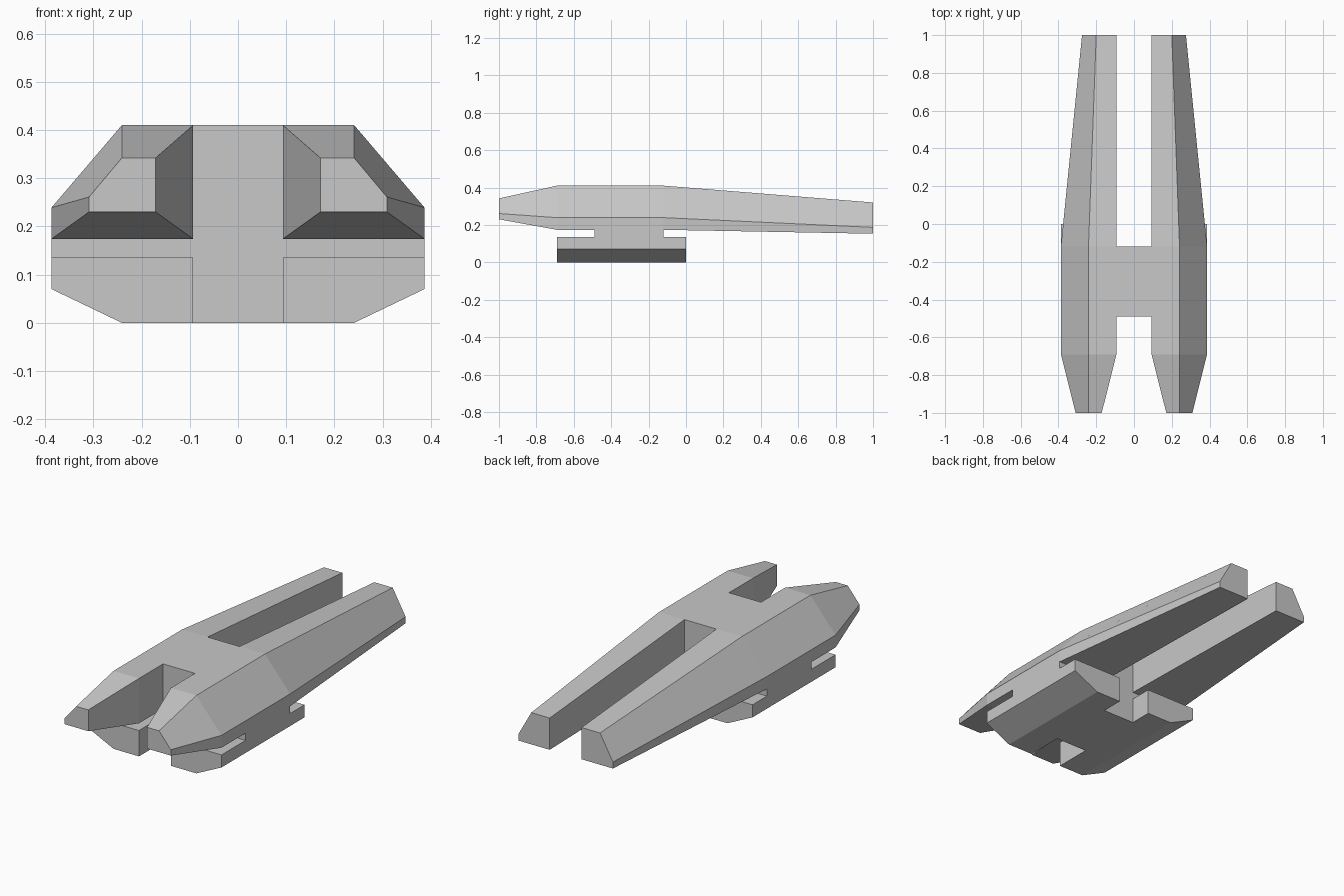
import bpy, bmesh

if "Cube" in bpy.data.objects:
    bpy.data.objects.remove(bpy.data.objects["Cube"])

grey = bpy.data.materials.new("light_grey")
grey.diffuse_color = (0.58, 0.58, 0.58, 1)
grey.use_nodes = True
grey.node_tree.nodes["Principled BSDF"].inputs["Base Color"].default_value = grey.diffuse_color


def loft(name, sections, mirror=True):
    """Skin (y, [(x, z), ...]) sections into a closed solid, mirrored across x = 0."""
    bm = bmesh.new()
    rings = [[bm.verts.new((x, y, z)) for x, z in pts] for y, pts in sections]
    n = len(rings[0])
    for a, b in zip(rings, rings[1:]):
        for i in range(n):
            j = (i + 1) % n
            bm.faces.new((a[i], a[j], b[j], b[i]))
    bm.faces.new(rings[0])
    bm.faces.new(rings[-1])
    bmesh.ops.recalc_face_normals(bm, faces=bm.faces)
    mesh = bpy.data.meshes.new(name)
    bm.to_mesh(mesh)
    bm.free()
    mesh.materials.append(grey)
    ob = bpy.data.objects.new(name, mesh)
    bpy.context.collection.objects.link(ob)
    if mirror:
        mod = ob.modifiers.new("mirror", 'MIRROR')
        mod.use_mirror_merge = False
    return ob


def hull_section(inner, outer, shoulder, bottom, side, top):
    return [(inner, bottom), (outer, bottom), (outer, side),
            (shoulder, top), (inner, top)]


IN, OUT, SHOULDER = 0.093, 0.387, 0.241
HUB = (-0.49, -0.12)
middle = hull_section(IN, OUT, SHOULDER, 0.174, 0.239, 0.41)

# Long upper hulls with tapered noses and tails
loft("upper_hull", [
    (-1.0, hull_section(0.171, 0.309, SHOULDER, 0.23, 0.261, 0.342)),
    (-0.69, middle),
    (HUB[1], middle),
    (1.0, hull_section(IN, 0.275, 0.2, 0.153, 0.187, 0.32)),
])

# Lower pods with chamfered bellies
pod = [(IN, 0), (SHOULDER, 0), (OUT, 0.07), (OUT, 0.136), (IN, 0.136)]
loft("lower_pod", [(-0.69, pod), (0.0, pod)])

# Necks joining the pods to the hulls
neck = [(IN, 0.136), (OUT, 0.136), (OUT, 0.174), (IN, 0.174)]
loft("neck", [(y, neck) for y in HUB])

# Central block joining both sides
block = [(-IN, 0), (IN, 0), (IN, 0.41), (-IN, 0.41)]
loft("centre_block", [(y, block) for y in HUB], mirror=False)
